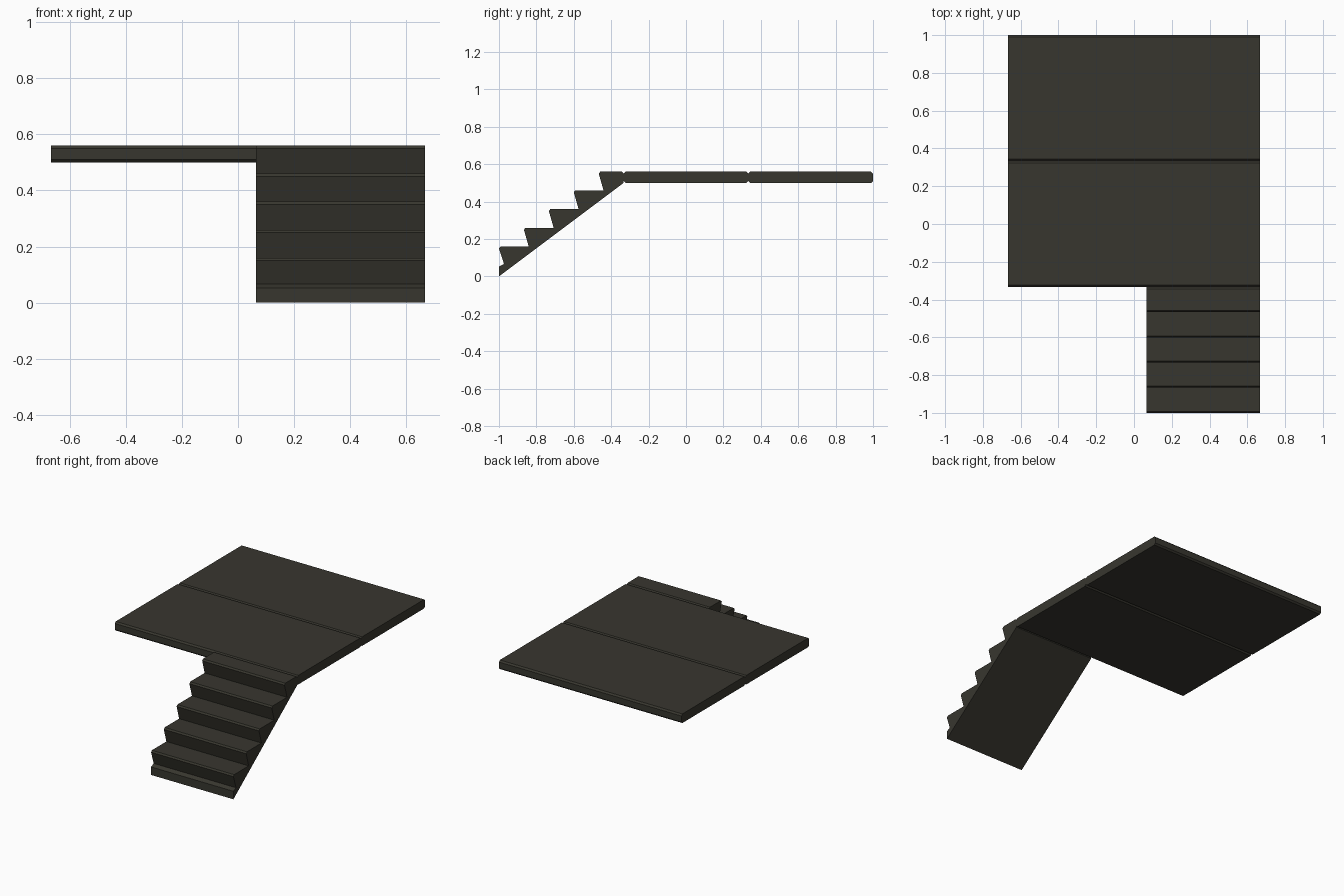
import bpy, bmesh

if "Cube" in bpy.data.objects:
    bpy.data.objects.remove(bpy.data.objects["Cube"])

mat = bpy.data.materials.new("dark olive metal")
mat.diffuse_color = (0.039, 0.037, 0.028, 1)
mat.use_nodes = True
mat.node_tree.nodes["Principled BSDF"].inputs["Base Color"].default_value = mat.diffuse_color


def extrude_profile(name, pts, x0, x1):
    """Closed (y, z) profile extruded along x."""
    bm = bmesh.new()
    face = bm.faces.new([bm.verts.new((x0, y, z)) for y, z in pts])
    ret = bmesh.ops.extrude_face_region(bm, geom=[face])
    moved = [v for v in ret["geom"] if isinstance(v, bmesh.types.BMVert)]
    bmesh.ops.translate(bm, verts=moved, vec=(x1 - x0, 0, 0))
    bmesh.ops.recalc_face_normals(bm, faces=bm.faces)
    me = bpy.data.meshes.new(name)
    bm.to_mesh(me)
    bm.free()
    me.materials.append(mat)
    ob = bpy.data.objects.new(name, me)
    bpy.context.collection.objects.link(ob)
    return ob


THIRD = 2 / 3
TOP, UNDER, C = 0.56, 0.50, 0.01


# Platform slabs with chamfered front and back edges
def slab(name, y0, y1):
    pts = [(y0 + C, UNDER), (y1 - C, UNDER), (y1, UNDER + C), (y1, TOP - C),
           (y1 - C, TOP), (y0 + C, TOP), (y0, TOP - C), (y0, UNDER + C)]
    extrude_profile(name, pts, -THIRD, THIRD)


slab("front_platform", -1 / 3, 1 / 3)
slab("back_platform", 1 / 3, 1)

# Stair flight: sloped underside, raked risers, chamfered nosings
profile = [(-1, 0), (-1, 0.053), (-0.973, 0.066)]
STEPS = 5
for i in range(STEPS):
    y = -1 + i * THIRD / STEPS
    z = 0.16 + i * 0.1
    profile += [(y, z - C), (y + 0.008, z)]
    if i < STEPS - 1:
        profile.append((y + THIRD / STEPS + 0.026, z))  # foot of next riser
profile += [(-1 / 3 - C, TOP), (-1 / 3, TOP - C), (-1 / 3, UNDER)]
extrude_profile("stair_flight", profile, 0.065, THIRD)
